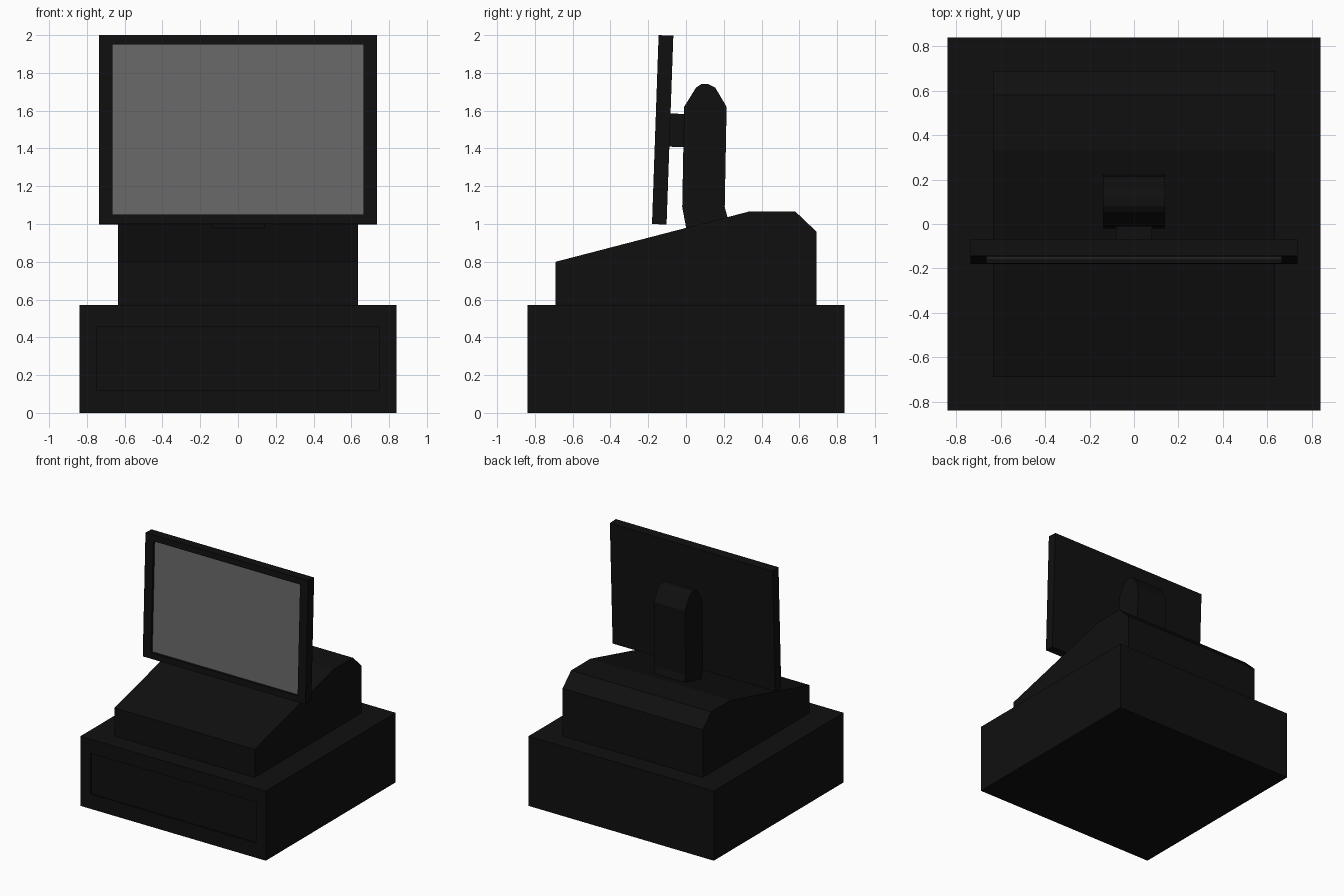
import bpy, bmesh
from mathutils import Vector

if "Cube" in bpy.data.objects:
    bpy.data.objects.remove(bpy.data.objects["Cube"])


def material(name, v):
    m = bpy.data.materials.new(name)
    m.diffuse_color = (v, v, v, 1)
    m.use_nodes = True
    m.node_tree.nodes["Principled BSDF"].inputs["Base Color"].default_value = m.diffuse_color
    return m


black = material("black_plastic", 0.005)
grey = material("screen_grey", 0.14)


def prism(name, profile, half_width, recess=None):
    """Extrude a (y, z) side profile across x; optionally sink a front panel.
    recess = (half width, low z, high z, depth, material index)"""
    bm = bmesh.new()
    face = bm.faces.new([bm.verts.new((-half_width, y, z)) for y, z in profile])
    ext = bmesh.ops.extrude_face_region(bm, geom=[face])
    moved = [g for g in ext["geom"] if isinstance(g, bmesh.types.BMVert)]
    bmesh.ops.translate(bm, vec=(2 * half_width, 0, 0), verts=moved)
    bmesh.ops.recalc_face_normals(bm, faces=bm.faces[:])
    if recess:
        hx, z0, z1, depth, index = recess
        bm.normal_update()
        front = min(bm.faces, key=lambda f: f.normal.y)
        normal = front.normal.copy()
        origin = front.calc_center_median()
        bmesh.ops.inset_individual(bm, faces=[front], thickness=0.03)
        for v in front.verts:
            x = hx if v.co.x > 0 else -hx
            z = z1 if v.co.z > origin.z else z0
            y = origin.y - normal.z / normal.y * (z - origin.z)
            v.co = Vector((x, y, z))
        sunk = bmesh.ops.extrude_discrete_faces(bm, faces=[front])["faces"][0]
        bmesh.ops.translate(bm, vec=normal * -depth, verts=sunk.verts[:])
        sunk.material_index = index
    mesh = bpy.data.meshes.new(name)
    bm.to_mesh(mesh)
    bm.free()
    mesh.materials.append(black)
    mesh.materials.append(grey)
    obj = bpy.data.objects.new(name, mesh)
    bpy.context.collection.objects.link(obj)
    return obj


# Cash drawer base with sunken drawer front
prism("drawer_base", [(-0.84, 0), (0.84, 0), (0.84, 0.57), (-0.84, 0.57)],
      0.84, (0.75, 0.12, 0.455, 0.012, 0))

# Sloping body
prism("body", [(-0.69, 0.57), (-0.69, 0.80), (0.33, 1.065), (0.58, 1.065),
               (0.69, 0.96), (0.69, 0.57)], 0.635)

# Monitor stand with faceted rounded top
prism("stand", [(0.01, 0.93), (-0.02, 1.09), (-0.01, 1.62), (0.053, 1.722),
                (0.08, 1.74), (0.12, 1.74), (0.155, 1.722), (0.215, 1.62),
                (0.205, 1.09), (0.235, 0.98)], 0.14)

# Mounting arm between stand and monitor
prism("mount", [(-0.10, 1.41), (0.02, 1.405), (0.02, 1.58), (-0.10, 1.587)], 0.08)

# Tilted monitor with sunken screen
prism("monitor", [(-0.18, 1.0), (-0.103, 0.997), (-0.067, 1.997), (-0.145, 2.0)],
      0.737, (0.665, 1.05, 1.95, 0.02, 1))
